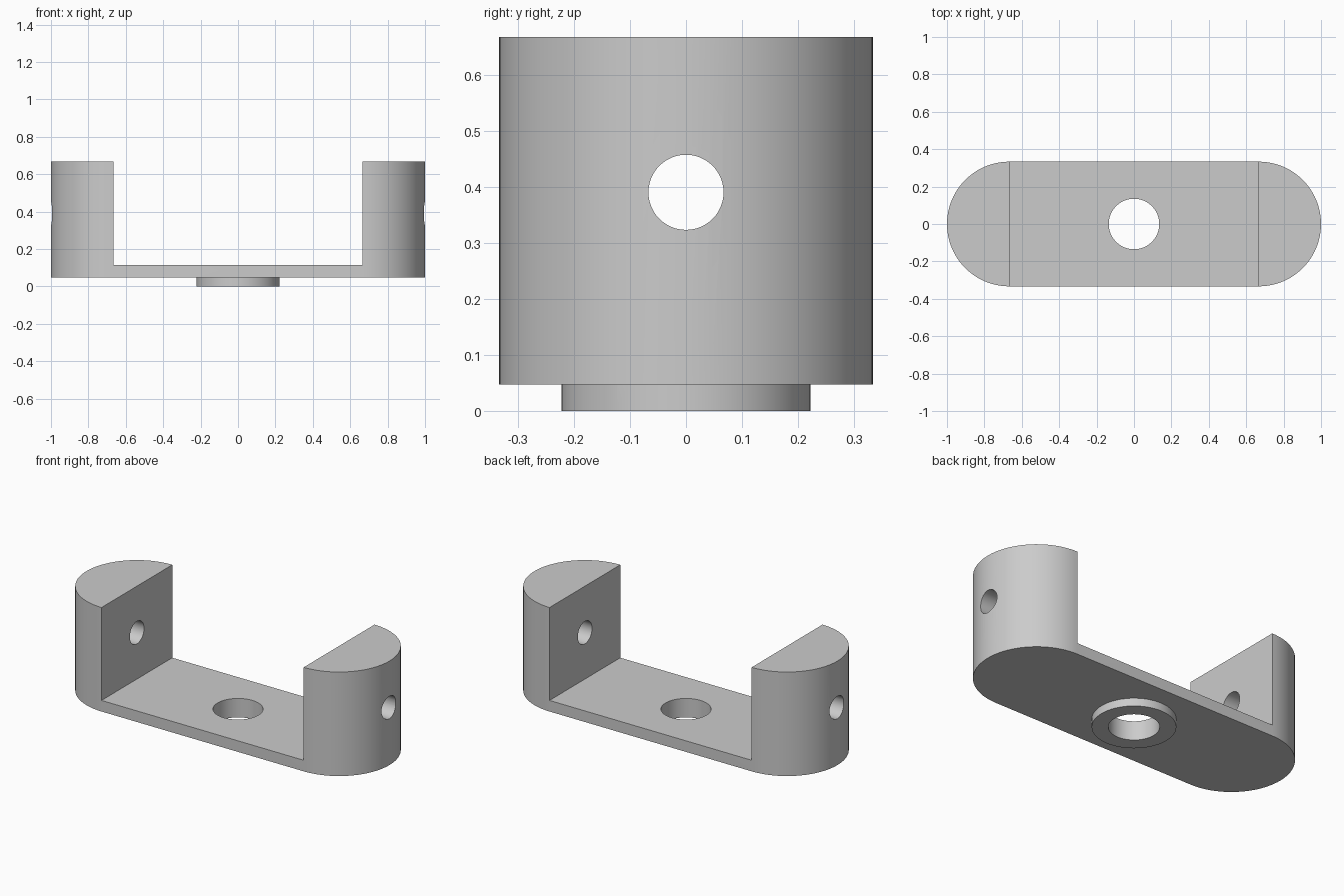
import bpy, bmesh, math

cube = bpy.data.objects.get("Cube")
if cube:
    bpy.data.objects.remove(cube, do_unlink=True)

R = 1 / 3                 # end cap radius
FLAT = 2 / 3              # half length of the straight section
BASE, FLOOR, TOP = 0.047, 0.113, 0.667
HOLE_Z = 0.39

grey = bpy.data.materials.new("plain_grey")
grey.use_nodes = True
grey.diffuse_color = (0.6, 0.6, 0.6, 1)
grey.node_tree.nodes["Principled BSDF"].inputs["Base Color"].default_value = (0.6, 0.6, 0.6, 1)


def prism(name, outline, z0, z1):
    """Extrude a closed xy outline from z0 to z1."""
    bm = bmesh.new()
    face = bm.faces.new([bm.verts.new((x, y, z0)) for x, y in outline])
    top = bmesh.ops.extrude_face_region(bm, geom=[face])["geom"]
    bmesh.ops.translate(bm, vec=(0, 0, z1 - z0),
                        verts=[v for v in top if isinstance(v, bmesh.types.BMVert)])
    bmesh.ops.recalc_face_normals(bm, faces=bm.faces)
    mesh = bpy.data.meshes.new(name)
    bm.to_mesh(mesh)
    bm.free()
    mesh.materials.append(grey)
    obj = bpy.data.objects.new(name, mesh)
    bpy.context.collection.objects.link(obj)
    return obj


def arc(cx, r, start, sweep, steps):
    return [(cx + r * math.cos(start + sweep * i / steps),
             r * math.sin(start + sweep * i / steps)) for i in range(steps + 1)]


def circle(r, steps=64):
    return arc(0, r, 0, math.tau, steps)[:-1]


def combine(target, tool, operation):
    """Apply a boolean and discard the tool object."""
    mod = target.modifiers.new(operation.lower(), "BOOLEAN")
    mod.operation, mod.solver, mod.object = operation, "EXACT", tool
    bpy.ops.object.select_all(action="DESELECT")
    bpy.context.view_layer.objects.active = target
    target.select_set(True)
    bpy.ops.object.modifier_apply(modifier=mod.name)
    bpy.data.objects.remove(tool, do_unlink=True)


# Rounded body
half = math.pi / 2
outline = arc(FLAT, R, -half, math.pi, 48) + arc(-FLAT, R, half, math.pi, 48)
bracket = prism("bracket_body", outline, BASE, TOP)

# Open channel between the two end posts
channel = [(-FLAT, -1), (FLAT, -1), (FLAT, 1), (-FLAT, 1)]
combine(bracket, prism("channel_cutter", channel, FLOOR, 1), "DIFFERENCE")

# Round boss under the floor
combine(bracket, prism("boss", circle(0.222), 0, 0.08), "UNION")

# Vertical hole through floor and boss
combine(bracket, prism("floor_hole_cutter", circle(0.135), -0.1, 0.3), "DIFFERENCE")

# Cross hole through both posts
pin = prism("cross_hole_cutter", circle(0.067, 48), -1.2, 1.2)
pin.rotation_euler.y = half
pin.location.z = HOLE_Z
bpy.context.view_layer.update()
combine(bracket, pin, "DIFFERENCE")

bpy.ops.object.shade_smooth_by_angle(angle=math.radians(30))
